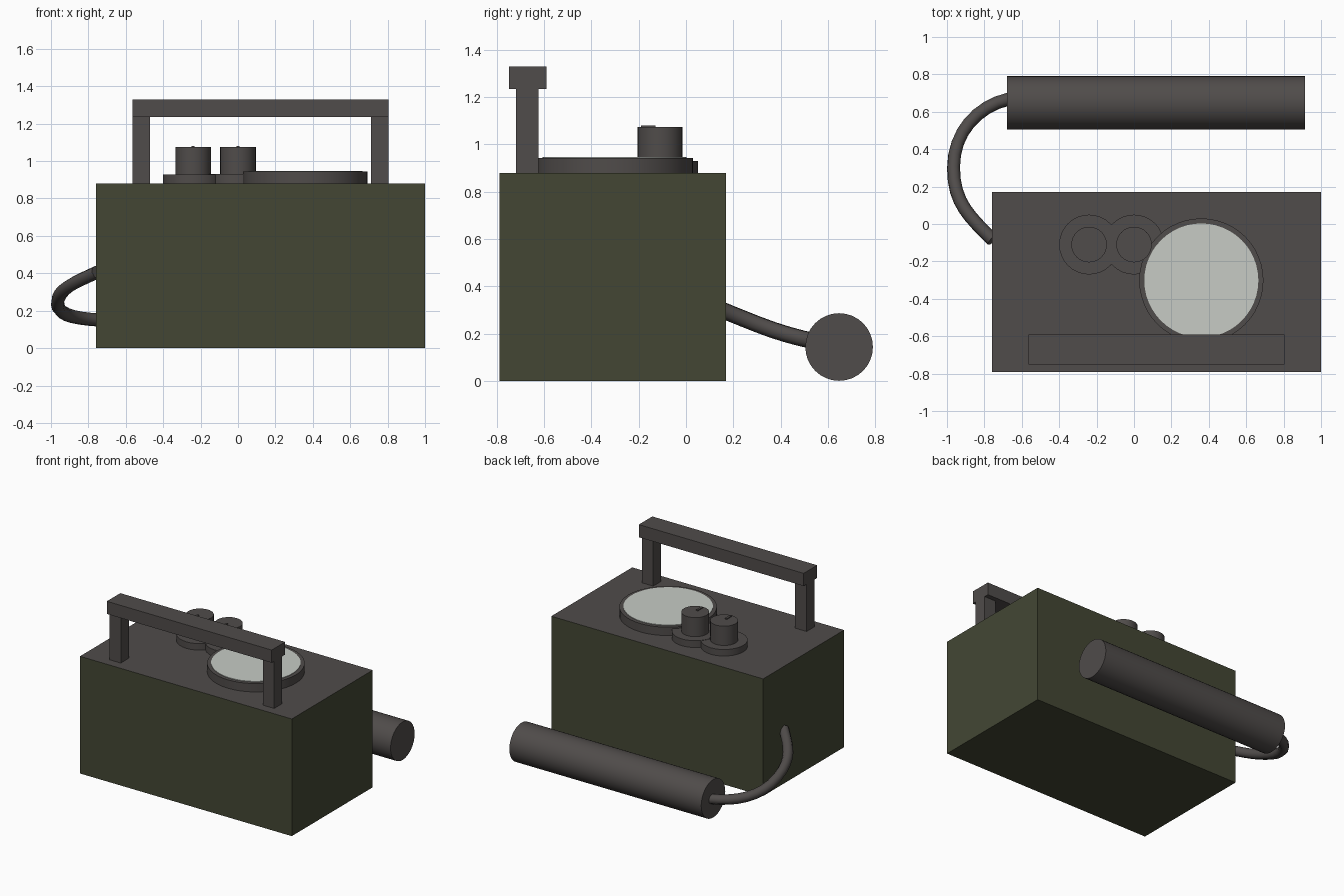
import bpy, math
from mathutils import Vector

if "Cube" in bpy.data.objects:
    bpy.data.objects.remove(bpy.data.objects["Cube"])


def material(name, rgb):
    m = bpy.data.materials.new(name)
    m.diffuse_color = (*rgb, 1)
    m.use_nodes = True
    m.node_tree.nodes["Principled BSDF"].inputs["Base Color"].default_value = m.diffuse_color
    return m


GREY = material("dark grey", (0.080, 0.072, 0.069))
GREEN = material("olive green", (0.056, 0.062, 0.034))
WHITE = material("pale glass", (0.57, 0.60, 0.56))


def box(name, lo, hi, mat):
    lo, hi = Vector(lo), Vector(hi)
    bpy.ops.mesh.primitive_cube_add(size=1, location=(lo + hi) / 2)
    o = bpy.context.object
    o.name = name
    o.scale = hi - lo
    bpy.ops.object.transform_apply(location=False, rotation=False, scale=True)
    o.data.materials.append(mat)
    return o


def cylinder(name, x, y, r, z0, z1, mat, sides=32):
    bpy.ops.mesh.primitive_cylinder_add(vertices=sides, radius=r, depth=z1 - z0,
                                        location=(x, y, (z0 + z1) / 2))
    o = bpy.context.object
    o.name = name
    o.data.materials.append(mat)
    bpy.ops.object.shade_smooth_by_angle(angle=math.radians(30))
    return o


# Case: olive body with a grey top panel
case = box("case", (-0.76, -0.79, 0), (1.0, 0.17, 0.88), GREEN)
case.data.materials.append(GREY)
for f in case.data.polygons:
    if f.normal.z > 0.5:
        f.material_index = 1

# Carrying handle
for side, x in (("left", -0.565), ("right", 0.71)):
    box(f"handle_post_{side}", (x, -0.72, 0.87), (x + 0.095, -0.625, 1.24), GREY)
box("handle_bar", (-0.565, -0.75, 1.235), (0.805, -0.59, 1.33), GREY)

# Round meter with pale glass
cylinder("meter_rim", 0.36, -0.302, 0.332, 0.87, 0.943, GREY, 48)
cylinder("meter_glass", 0.36, -0.302, 0.305, 0.94, 0.947, WHITE, 48)

# Two control knobs with raised pointers (base heights differ to avoid coplanar overlap)
for side, x, top in (("left", -0.24, 0.929), ("right", 0.0, 0.931)):
    cylinder(f"knob_base_{side}", x, -0.11, 0.16, 0.87, top, GREY)
    cylinder(f"knob_{side}", x, -0.11, 0.095, 0.92, 1.074, GREY)
    box(f"knob_pointer_{side}", (x - 0.008, -0.19, 1.07), (x + 0.008, -0.13, 1.081), GREY)

# Probe lying behind the case
probe = cylinder("probe", 0.117, 0.648, 0.143, -0.797, 0.797, GREY, 32)
probe.rotation_euler = (0, math.pi / 2, 0)
probe.location = (0.117, 0.648, 0.143)

# Cable curving from the case side to the probe end
cu = bpy.data.curves.new("cable", "CURVE")
cu.dimensions = "3D"
cu.bevel_depth = 0.036
cu.bevel_resolution = 2
cu.resolution_u = 8
cu.use_fill_caps = True
sp = cu.splines.new("BEZIER")
sp.bezier_points.add(2)
points = [((-0.755, -0.085, 0.405), (0.12, -0.12, 0.055)),
          ((-0.965, 0.30, 0.24), (0.0, -0.19, 0.075)),
          ((-0.67, 0.668, 0.145), (-0.17, -0.04, 0.01))]
for i, (bp, (co, h)) in enumerate(zip(sp.bezier_points, points)):
    co, h = Vector(co), Vector(h)
    bp.handle_left_type = bp.handle_right_type = "FREE"
    bp.co = co
    bp.handle_left = co + h
    bp.handle_right = co - h
cu.materials.append(GREY)
cable = bpy.data.objects.new("cable", cu)
bpy.context.collection.objects.link(cable)
